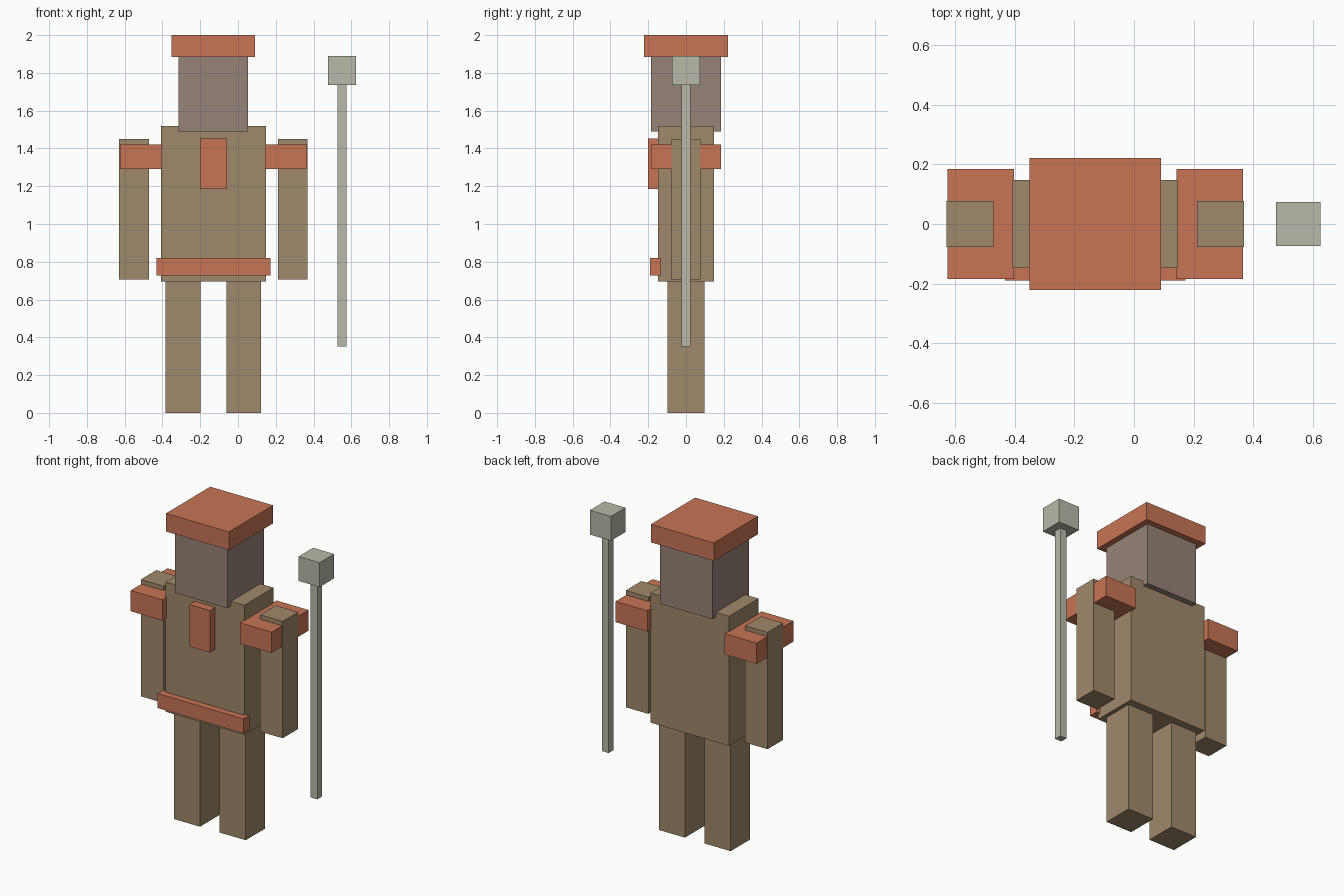
import bpy

if "Cube" in bpy.data.objects:
    bpy.data.objects.remove(bpy.data.objects["Cube"])

BODY_X = -0.13  # the figure stands left of centre, the staff right of it


def material(name, rgb):
    m = bpy.data.materials.new(name)
    m.diffuse_color = (*rgb, 1)
    m.use_nodes = True
    m.node_tree.nodes["Principled BSDF"].inputs["Base Color"].default_value = m.diffuse_color
    return m


TAN = material("tan_cloth", (0.35, 0.25, 0.147))
RUST = material("rust_trim", (0.578, 0.178, 0.093))
SKIN = material("grey_brown_skin", (0.305, 0.227, 0.188))
STEEL = material("pale_metal", (0.479, 0.485, 0.402))


def box(name, x, y, z, mat):
    """Box from (min, max) ranges on each axis."""
    ranges = (x, y, z)
    bpy.ops.mesh.primitive_cube_add(size=1, location=[(a + b) / 2 for a, b in ranges])
    ob = bpy.context.object
    ob.name = name
    ob.scale = [b - a for a, b in ranges]
    bpy.ops.object.transform_apply(location=False, rotation=False, scale=True)
    ob.data.materials.append(mat)
    return ob


def centred(name, cx, half_x, half_y, z, mat):
    return box(name, (cx - half_x, cx + half_x), (-half_y, half_y), z, mat)


# Head, hat and torso
centred("torso", BODY_X, 0.277, 0.147, (0.695, 1.52), TAN)
centred("head", BODY_X, 0.184, 0.184, (1.49, 1.887), SKIN)
centred("hat", BODY_X, 0.221, 0.222, (1.885, 2.0), RUST)

# Front trim
box("chest_panel", (BODY_X - 0.072, BODY_X + 0.072), (-0.2, -0.13), (1.185, 1.452), RUST)
box("belt", (BODY_X - 0.302, BODY_X + 0.302), (-0.19, -0.132), (0.728, 0.82), RUST)

# Limbs and shoulder guards on both sides
for side, s in (("left", -1), ("right", 1)):
    centred(side + "_leg", BODY_X + s * 0.161, 0.092, 0.098, (0, 0.695), TAN)
    centred(side + "_arm", BODY_X + s * 0.42, 0.079, 0.078, (0.707, 1.45), TAN)
    centred(side + "_shoulder_guard", BODY_X + s * 0.384, 0.112, 0.185, (1.29, 1.422), RUST)

# Staff
centred("staff_shaft", 0.551, 0.023, 0.023, (0.352, 1.737), STEEL)
centred("staff_head", 0.551, 0.074, 0.073, (1.735, 1.89), STEEL)
